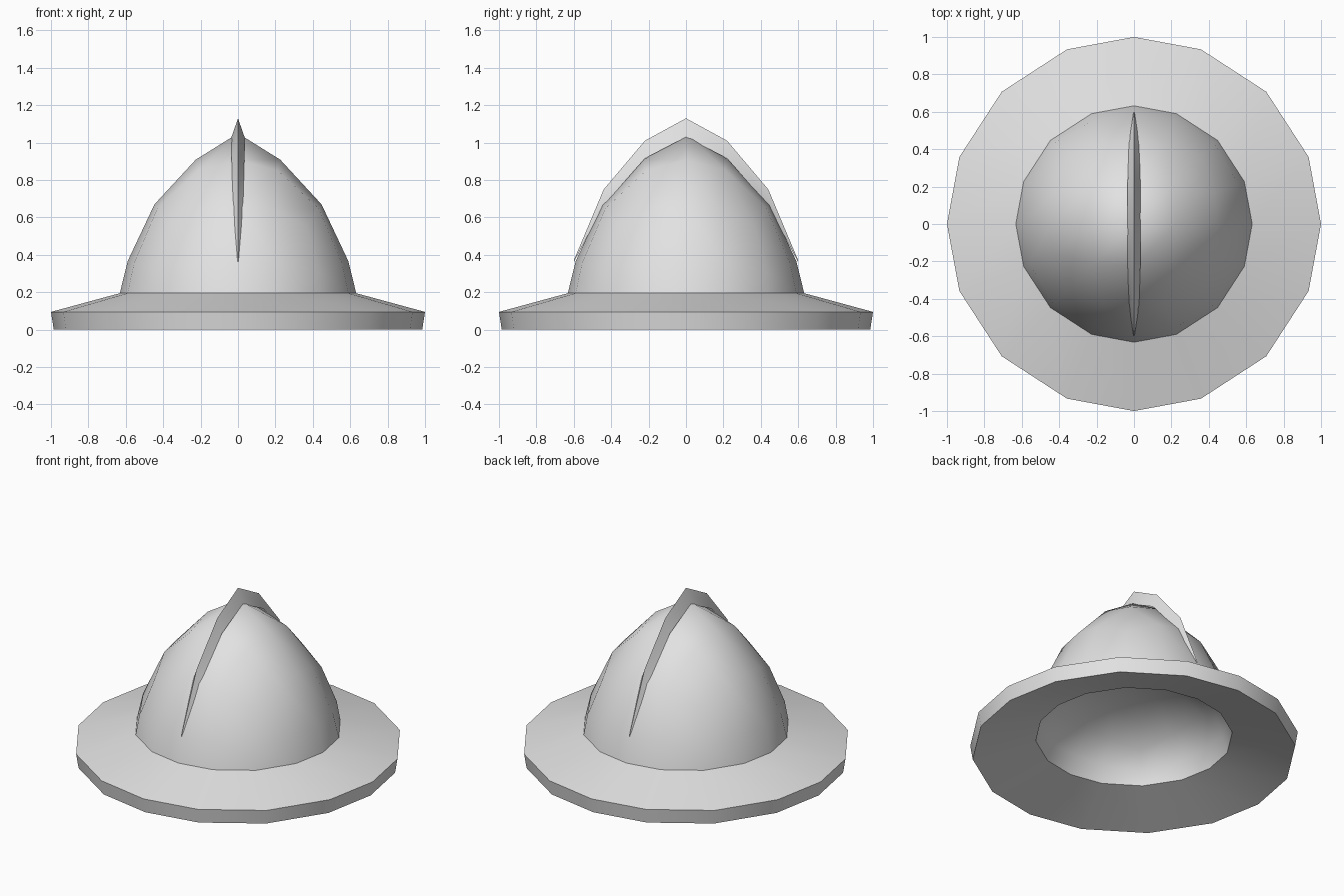
import bpy, bmesh, math

cube = bpy.data.objects.get("Cube")
if cube:
    bpy.data.objects.remove(cube, do_unlink=True)

# Single pale steel colour
steel = bpy.data.materials.new("pale_grey_steel")
steel.use_nodes = True
grey = (0.76, 0.76, 0.76, 1)
steel.diffuse_color = grey
steel.node_tree.nodes["Principled BSDF"].inputs["Base Color"].default_value = grey

STEP = math.radians(21)   # spacing of the in-between sides
POINTED = [(0, 0), (0.358, 0.2), (0.707, 0.555), (0.934, 0.835), (1, 1)]
ROUND = [(0, 0), (1, 1)]


def add_object(name, bm, smooth_angle):
    mesh = bpy.data.meshes.new(name)
    bm.to_mesh(mesh)
    bm.free()
    obj = bpy.data.objects.new(name, mesh)
    bpy.context.collection.objects.link(obj)
    mesh.materials.append(steel)
    bpy.ops.object.select_all(action='DESELECT')
    obj.select_set(True)
    bpy.context.view_layer.objects.active = obj
    bpy.ops.object.shade_smooth_by_angle(angle=math.radians(smooth_angle))


def lift(s, profile):
    """Turn the height on a round dome into the height on the shaped one."""
    for (a, fa), (b, fb) in zip(profile, profile[1:]):
        if s <= b + 1e-4:
            return fa + (fb - fa) * (s - a) / (b - a)


def dome(name, radius, base, height, profile, inside=False):
    """Half of a cube-based sphere, drawn up along a profile."""
    bm = bmesh.new()
    bmesh.ops.create_cube(bm, size=2)
    bmesh.ops.subdivide_edges(bm, edges=bm.edges[:], cuts=3, use_grid_fill=True)
    for v in bm.verts:
        for i in range(3):
            if abs(abs(v.co[i]) - 0.5) < 0.1:
                v.co[i] = math.copysign(math.tan(STEP), v.co[i])
        v.co.normalize()
    low = [v for v in bm.verts if v.co.z < -0.01]
    bmesh.ops.delete(bm, geom=low, context='VERTS')
    for v in bm.verts:
        v.co = (v.co.x * radius, v.co.y * radius,
                base + height * lift(v.co.z, profile))
    if inside:
        bmesh.ops.reverse_faces(bm, faces=bm.faces[:])
    add_object(name, bm, 179)


# Pointed crown shell, and the shallow rounded hollow inside it
dome("crown", 0.632, 0.195, 0.855, POINTED)
dome("crown_lining", 0.60, 0.11, 0.33, ROUND, inside=True)

# Sloping brim with a thick rim
bm = bmesh.new()
angles = [q * math.pi / 2 + a for q in range(4)
          for a in (0, STEP, math.pi / 4, math.pi / 2 - STEP)]
section = [(0.632, 0.195), (1.0, 0.095), (0.985, 0), (0.60, 0.11)]
rings = [[bm.verts.new((r * math.cos(a), r * math.sin(a), z)) for a in angles]
         for r, z in section]
for upper, lower in zip(rings, rings[1:]):
    for i in range(len(angles)):
        j = (i + 1) % len(angles)
        bm.faces.new((upper[i], lower[i], lower[j], upper[j]))
add_object("brim", bm, 40)

# Raised comb running front to back: y, base z, ridge z, half width
half = [(0.22, 0.915, 1.01, 0.034), (0.44, 0.665, 0.75, 0.027), (0.60, 0.36, 0.37, 0.002)]
stations = [(-y, b, t, w) for y, b, t, w in reversed(half)]
stations += [(0, 1.03, 1.13, 0.035)] + half
bm = bmesh.new()
rows = [[bm.verts.new(p) for p in ((-w, y, b), (0, y, t), (w, y, b))]
        for y, b, t, w in stations]
for near, far in zip(rows, rows[1:]):
    for k in range(2):
        bm.faces.new((near[k], near[k + 1], far[k + 1], far[k]))
bmesh.ops.recalc_face_normals(bm, faces=bm.faces[:])
if sum(f.normal.z for f in bm.faces) < 0:
    bmesh.ops.reverse_faces(bm, faces=bm.faces[:])
add_object("comb", bm, 30)
